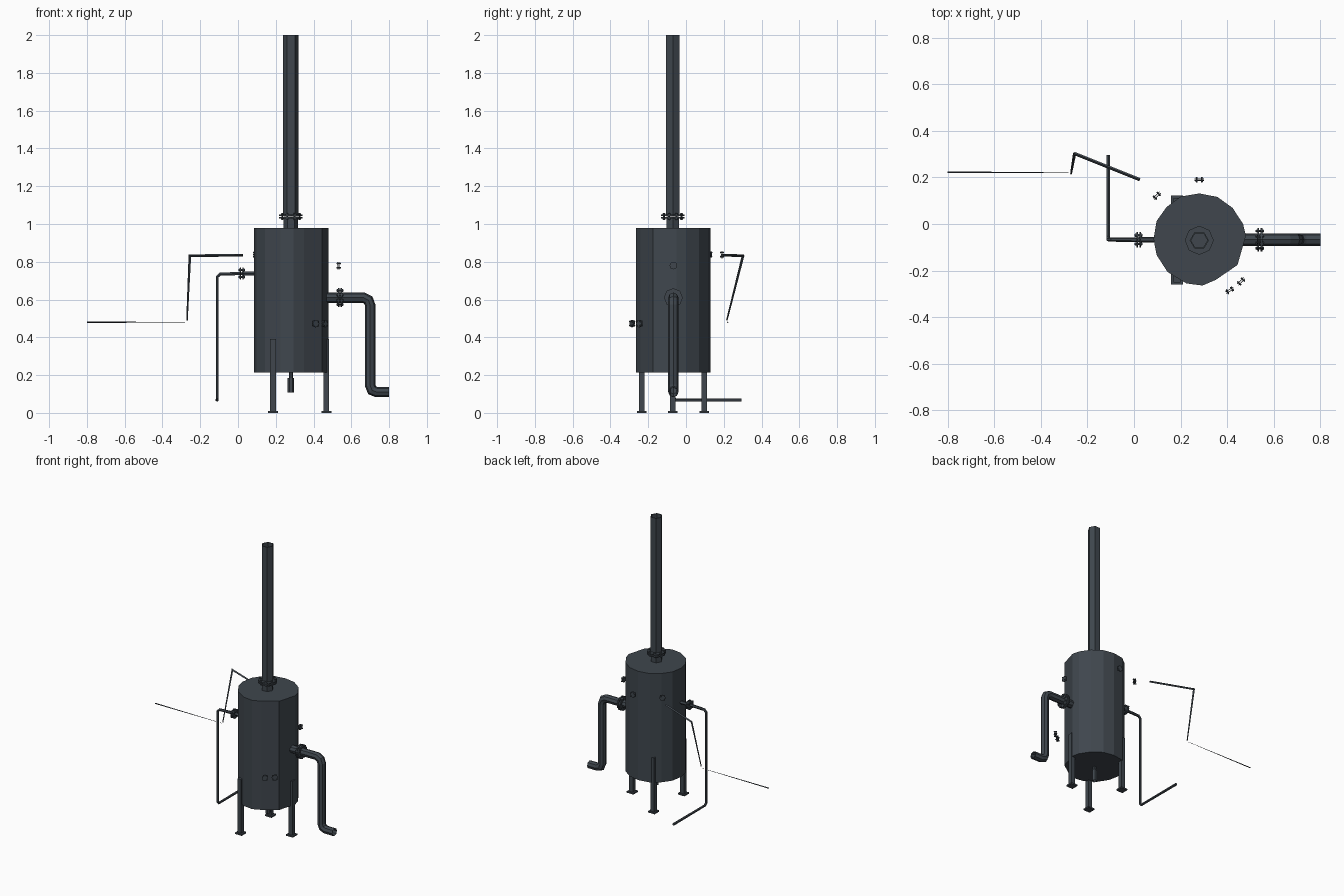
import bpy, bmesh
from math import cos, sin, pi, radians
from mathutils import Vector, Matrix

if "Cube" in bpy.data.objects:
    bpy.data.objects.remove(bpy.data.objects["Cube"])

CX, CY = 0.28, -0.067          # tank axis
mat = bpy.data.materials.new("dark_steel")
mat.diffuse_color = (0.05, 0.062, 0.075, 1)
mat.use_nodes = True
mat.node_tree.nodes["Principled BSDF"].inputs["Base Color"].default_value = mat.diffuse_color


def finish(bm, name):
    bmesh.ops.recalc_face_normals(bm, faces=bm.faces)
    me = bpy.data.meshes.new(name)
    bm.to_mesh(me)
    bm.free()
    me.materials.append(mat)
    ob = bpy.data.objects.new(name, me)
    bpy.context.collection.objects.link(ob)
    return ob


def tube(name, path, radii, sides=6, spin=0.0, wall=0.0):
    """Low-poly pipe with mitred corners; radii is a number or one per point."""
    pts = [Vector(p) for p in path]
    if not isinstance(radii, (list, tuple)):
        radii = [radii] * len(pts)
    dirs = [(b - a).normalized() for a, b in zip(pts, pts[1:])]
    q = dirs[0].to_track_quat('Z', 'Y')
    ring = [q @ Vector((cos(spin + 2 * pi * k / sides), sin(spin + 2 * pi * k / sides), 0)) for k in range(sides)]
    bm = bmesh.new()
    prev = None
    for i, c in enumerate(pts):
        d = dirs[max(i - 1, 0)]
        n = (d + dirs[min(i, len(dirs) - 1)]).normalized() if i else d
        ring = [o - d * (o.dot(n) / d.dot(n)) for o in ring]
        cur = [bm.verts.new(c + o * radii[i]) for o in ring]
        if prev:
            for k in range(sides):
                j = (k + 1) % sides
                bm.faces.new((prev[k], prev[j], cur[j], cur[k]))
        elif not wall:
            bm.faces.new(cur)
        prev = cur
    if not wall:
        bm.faces.new(prev)
    ob = finish(bm, name)
    if wall:
        m = ob.modifiers.new("wall", 'SOLIDIFY')
        m.thickness = wall
        m.offset = -1
    return ob


def flange(name, centre, axis, r, bolts=6, plate=0.008, gap=0.006, bolt_len=0.036, bolt_r=0.005):
    """Pair of bolted plates facing along axis."""
    bm = bmesh.new()
    place = Matrix.Translation(centre) @ Vector(axis).to_track_quat('Z', 'Y').to_matrix().to_4x4()

    def cyl(rad, h, sides, off):
        bmesh.ops.create_cone(bm, cap_ends=True, segments=sides, radius1=rad, radius2=rad,
                              depth=h, matrix=place @ Matrix.Translation(off))
    for s in (-1, 1):
        cyl(r, plate, 8, (0, 0, s * (plate + gap) / 2))
    for k in range(bolts):
        a = 2 * pi * (k + 0.5) / bolts
        off = Vector((cos(a), sin(a), 0)) * r * 0.8
        cyl(bolt_r, bolt_len, 4, off)
        for s in (-1, 1):
            cyl(bolt_r * 1.6, bolt_r, 6, off + Vector((0, 0, s * bolt_len * 0.36)))
    return finish(bm, name)


def box(name, c, size):
    bm = bmesh.new()
    bmesh.ops.create_cube(bm, size=1, matrix=Matrix.Translation(c) @ Matrix.Diagonal((*size, 1)))
    return finish(bm, name)


# Tank: irregular faceted drum
outline = [(.084, -.065), (.097, .013), (.14, .073), (.2, .118), (.281, .131), (.358, .116),
           (.423, .069), (.468, 0), (.48, -.05), (.444, -.176), (.35, -.24), (.294, -.264),
           (.225, -.255), (.144, -.206), (.097, -.133)]
bm = bmesh.new()
base = bm.faces.new([bm.verts.new((x, y, .213)) for x, y in outline])
ext = bmesh.ops.extrude_face_region(bm, geom=[base])
bmesh.ops.translate(bm, vec=(0, 0, .767), verts=[v for v in ext['geom'] if isinstance(v, bmesh.types.BMVert)])
bm.faces.new([v for v in base.verts]) if not base.is_valid else None
finish(bm, "tank")

# Chimney and its neck
tube("chimney", [(CX, CY - .003, 1.045), (CX, CY - .003, 2.0)], .041, 6, wall=.006)
tube("chimney_neck", [(CX, CY - .003, .97), (CX, CY - .003, 1.04)], .038, 6)
flange("chimney_flange", (CX, CY - .003, 1.04), (0, 0, 1), .062, 8)

# Legs with foot plates
for name, x, y in (("right_leg", .468, -.07), ("front_leg", .185, -.235), ("back_leg", .185, .097)):
    box(name, (x, y, .197), (.03, .03, .386))
    box(name + "_foot", (x, y, .005), (.052, .05, .01))

# Drain under the tank
tube("drain_stub", [(CX, CY, .22), (CX, CY, .18)], .01, 6)
tube("drain_pipe", [(CX, CY, .185), (CX, CY, .107)], .017, 6, wall=.003)

# Outlet pipe on the right
tube("outlet_pipe", [(.46, CY, .61), (.665, CY, .61), (.69, CY, .597), (.70, CY, .57), (.70, CY, .145),
                     (.71, CY, .12), (.735, CY, .11), (.80, CY, .11)], .027, 8, wall=.004)
flange("outlet_flange", (.54, CY, .61), (1, 0, 0), .05, 8)

# Feed pipe on the left, dropping and turning to the back
tube("feed_neck", [(.10, CY, .738), (.02, CY, .738)], .012, 6)
tube("feed_pipe", [(.02, CY, .738), (-.095, CY, .735), (-.11, CY, .72), (-.11, CY, .08), (-.11, CY + .012, .068),
                   (-.11, .295, .068)], [.01, .009, .008, .008, .008, .009], 6)
flange("feed_flange", (.02, CY, .738), (1, 0, 0), .033, 4, .006, .006, .034)

# Slender overflow line at the back left
tube("overflow_pipe", [(.025, .19, .835), (-.255, .302, .832), (-.27, .216, .49)], [.007, .007, .004], 4)
tube("overflow_tail", [(-.28, .22, .48), (-.80, .222, .48)], [.001, .004], 4)

# Small instrument flanges standing off the drum
for name, ang, r, z in (("overflow_flange", 134, .262, .838), ("back_flange", 90, .257, .838),
                        ("side_flange", 0, .253, .78), ("front_flange_a", -59, .254, .473),
                        ("front_flange_b", -45, .254, .473)):
    d = Vector((cos(radians(ang)), sin(radians(ang)), 0))
    flange(name, Vector((CX, CY, z)) + d * r, d, .02, 4, .003, .004, .022, .003)
